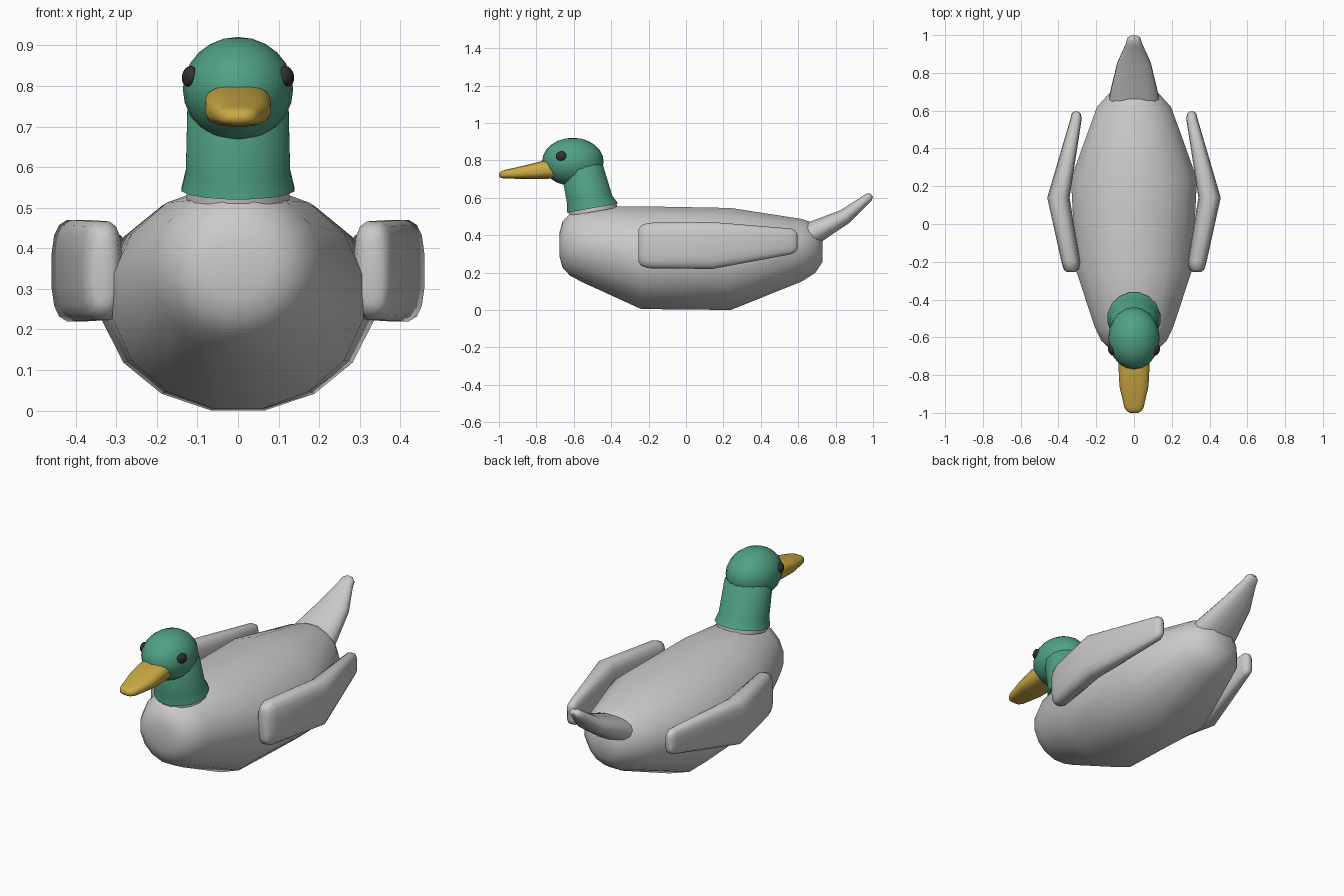
import bpy, bmesh, math
from mathutils import Vector

cube = bpy.data.objects.get("Cube")
if cube:
    bpy.data.objects.remove(cube, do_unlink=True)


def material(name, rgb):
    m = bpy.data.materials.new(name)
    m.use_nodes = True
    m.diffuse_color = (*rgb, 1)
    m.node_tree.nodes["Principled BSDF"].inputs["Base Color"].default_value = (*rgb, 1)
    return m


GREY = material("pale grey", (0.60, 0.59, 0.58))
GREEN = material("head green", (0.08, 0.36, 0.23))
YELLOW = material("bill yellow", (0.60, 0.40, 0.06))
BLACK = material("eye black", (0.03, 0.03, 0.03))


def finish(ob, mat, angle):
    ob.data.materials.append(mat)
    bpy.ops.object.select_all(action="DESELECT")
    ob.select_set(True)
    bpy.context.view_layer.objects.active = ob
    bpy.ops.object.shade_smooth_by_angle(angle=math.radians(angle))
    return ob


def loft(name, mat, sections, sides=16, power=1.0, angle=50):
    """Skin rounded rings: (x, y, z, half width, half height, pitch in degrees)."""
    bm = bmesh.new()
    rings = []
    for x, y, z, w, h, pitch in sections:
        p = math.radians(pitch)
        up = Vector((0, -math.sin(p), math.cos(p)))
        ring = []
        for i in range(sides):
            a = math.tau * (i + 0.5) / sides
            c = math.copysign(abs(math.cos(a)) ** power, math.cos(a))
            s = math.copysign(abs(math.sin(a)) ** power, math.sin(a))
            ring.append(bm.verts.new(Vector((x + w * c, y, z)) + up * h * s))
        rings.append(ring)
    for a, b in zip(rings, rings[1:]):
        for i in range(sides):
            j = (i + 1) % sides
            bm.faces.new((a[i], a[j], b[j], b[i]))
    bm.faces.new(rings[0][::-1])
    bm.faces.new(rings[-1])
    bmesh.ops.recalc_face_normals(bm, faces=bm.faces)
    me = bpy.data.meshes.new(name)
    bm.to_mesh(me)
    bm.free()
    ob = bpy.data.objects.new(name, me)
    bpy.context.collection.objects.link(ob)
    return finish(ob, mat, angle)


def ellipsoid(name, mat, centre, radii, turn=(0, 0, 0), segments=20, rings=12):
    bpy.ops.mesh.primitive_uv_sphere_add(segments=segments, ring_count=rings, radius=1,
                                         location=centre, rotation=turn)
    ob = bpy.context.object
    ob.name = name
    ob.scale = radii
    return finish(ob, mat, 60)


# Hull-shaped body, blunt at both ends
loft("body", GREY, [
    (0, -0.675, 0.35, 0.08, 0.07, 0),
    (0, -0.66, 0.35, 0.13, 0.125, 0),
    (0, -0.62, 0.35, 0.175, 0.17, 0),
    (0, -0.55, 0.348, 0.21, 0.205, 0),
    (0, -0.24, 0.28, 0.315, 0.28, 0),
    (0, 0.24, 0.273, 0.34, 0.278, 0),
    (0, 0.62, 0.32, 0.20, 0.17, 0),
    (0, 0.69, 0.33, 0.135, 0.135, 0),
    (0, 0.73, 0.33, 0.08, 0.075, 0)], angle=60)

# Raised tail, narrowing to a rounded tip
loft("tail", GREY, [
    (0, 0.62, 0.375, 0.135, 0.07, 32),
    (0, 0.685, 0.415, 0.13, 0.064, 32),
    (0, 0.85, 0.50, 0.09, 0.042, 34),
    (0, 0.955, 0.585, 0.042, 0.027, 38),
    (0, 0.98, 0.605, 0.036, 0.023, 38),
    (0, 0.992, 0.615, 0.018, 0.012, 38)], power=0.85)

# Neck leaning forward, over a thin pale collar
loft("neck", GREEN, [
    (0, -0.50, 0.545, 0.142, 0.142, 100),
    (0, -0.515, 0.59, 0.131, 0.125, 100),
    (0, -0.555, 0.755, 0.127, 0.115, 100),
    (0, -0.56, 0.79, 0.10, 0.09, 100)])
loft("collar", GREY, [
    (0, -0.496, 0.525, 0.13, 0.133, 100),
    (0, -0.50, 0.546, 0.13, 0.133, 100)])

# Head and bill
ellipsoid("head", GREEN, (0, -0.605, 0.792), (0.136, 0.165, 0.129))
loft("bill", YELLOW, [
    (0, -0.70, 0.753, 0.082, 0.05, 0),
    (0, -0.76, 0.75, 0.083, 0.05, 0),
    (0, -0.86, 0.737, 0.078, 0.037, 0),
    (0, -0.97, 0.726, 0.052, 0.023, 0),
    (0, -0.99, 0.724, 0.040, 0.018, 0),
    (0, -1.0, 0.723, 0.022, 0.009, 0)], power=0.7)

# Paired eyes and folded wings
for side, label in ((1, "left"), (-1, "right")):
    ellipsoid(label + "_eye", BLACK, (side * 0.12, -0.668, 0.824), (0.016, 0.030, 0.026),
              (0, side * -0.2, side * -0.35), 12, 8)
    loft(label + "_wing", GREY, [
        (side * 0.333, -0.255, 0.345, 0.022, 0.085, 0),
        (side * 0.333, -0.24, 0.345, 0.040, 0.110, 0),
        (side * 0.335, -0.20, 0.345, 0.050, 0.123, 0),
        (side * 0.400, 0.14, 0.345, 0.060, 0.127, 0),
        (side * 0.306, 0.56, 0.367, 0.030, 0.070, 0),
        (side * 0.306, 0.585, 0.367, 0.024, 0.058, 0),
        (side * 0.306, 0.595, 0.367, 0.012, 0.040, 0)], power=0.65)
